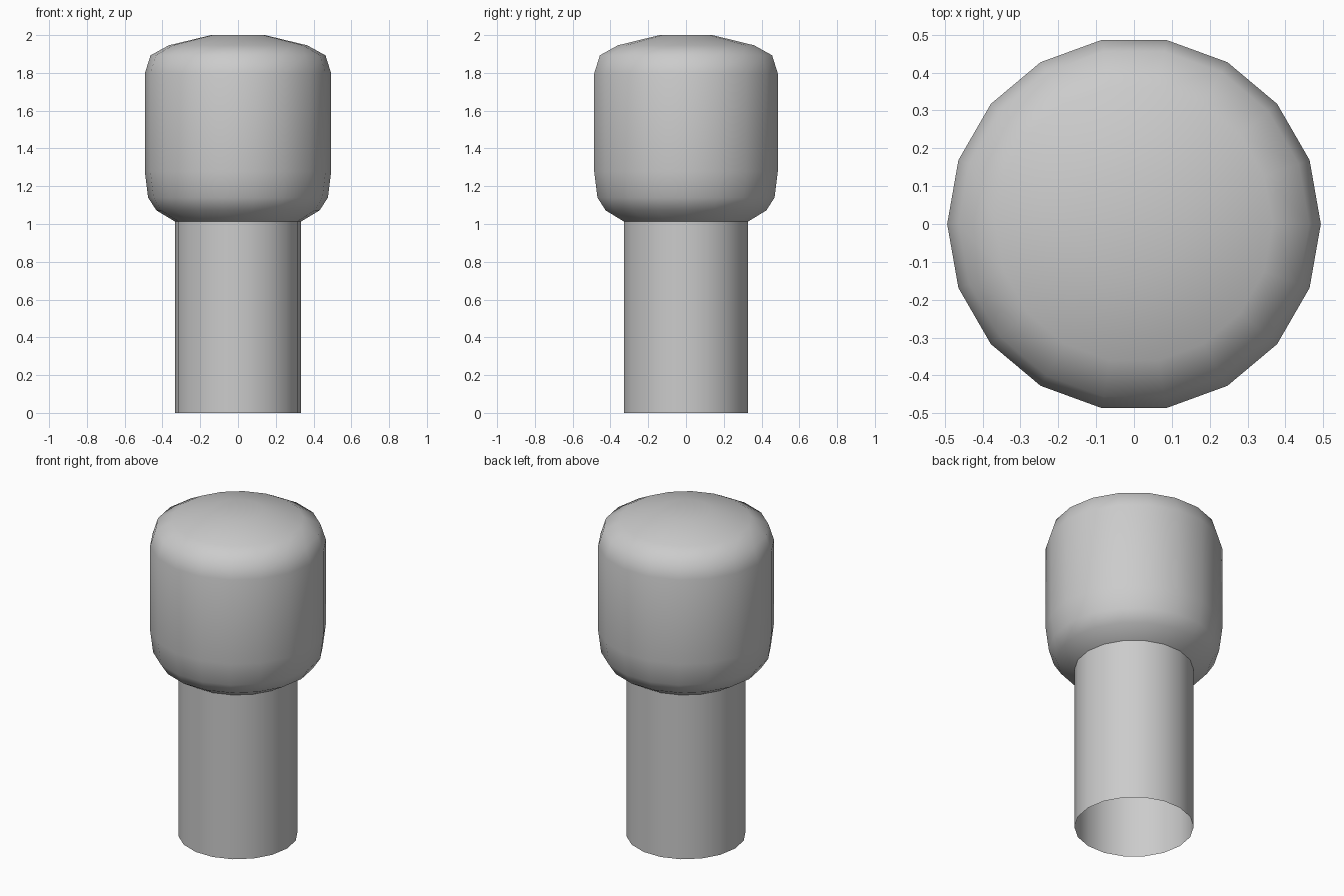
import bpy, bmesh, math

if "Cube" in bpy.data.objects:
    bpy.data.objects.remove(bpy.data.objects["Cube"])

SIDES = 18


def lathe(name, profile, cap_top=False):
    """Revolve a (radius, height) profile about z into an 18-sided shell."""
    bm = bmesh.new()
    rings = []
    for r, z in profile:
        rings.append([bm.verts.new((r * math.cos(2 * math.pi * i / SIDES),
                                    r * math.sin(2 * math.pi * i / SIDES), z))
                      for i in range(SIDES)])
    for low, high in zip(rings, rings[1:]):
        for i in range(SIDES):
            j = (i + 1) % SIDES
            bm.faces.new((low[i], low[j], high[j], high[i]))
    if cap_top:
        bm.faces.new(rings[-1])
    mesh = bpy.data.meshes.new(name)
    bm.to_mesh(mesh)
    bm.free()
    obj = bpy.data.objects.new(name, mesh)
    bpy.context.collection.objects.link(obj)
    bpy.ops.object.select_all(action='DESELECT')
    obj.select_set(True)
    bpy.context.view_layer.objects.active = obj
    bpy.ops.object.shade_smooth_by_angle(angle=math.radians(50))
    return obj


# Hollow stem, open at the bottom
lathe("stem", [(0.334, 0.0), (0.334, 1.013)])

# Rounded head with a small flat crown
lathe("head", [(0.334, 1.013), (0.432, 1.072), (0.476, 1.14), (0.4935, 1.278),
               (0.4935, 1.797), (0.463, 1.893), (0.366, 1.946), (0.142, 2.0)],
      cap_top=True)
